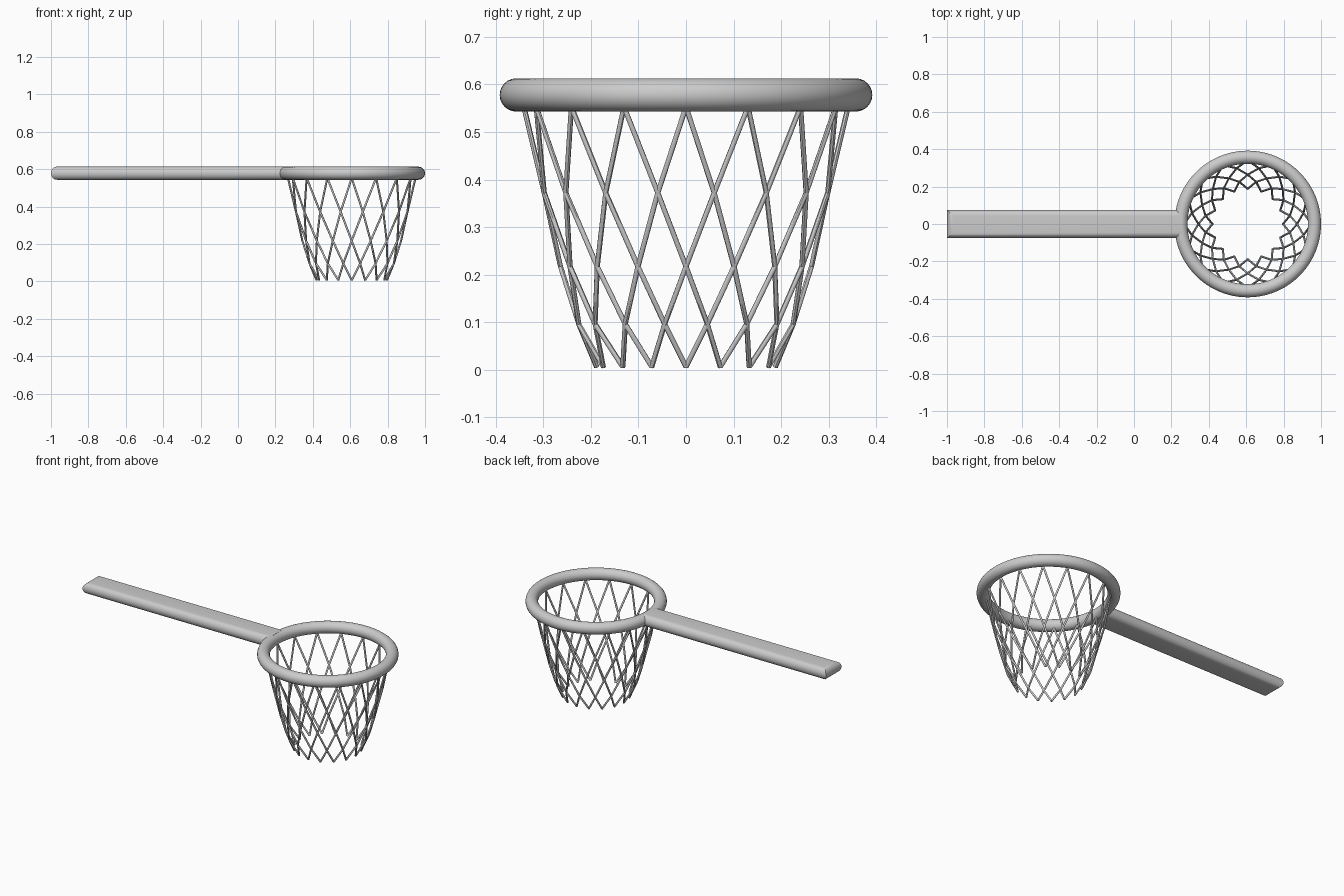
import bpy, bmesh
from math import sin, cos, pi

if "Cube" in bpy.data.objects:
    bpy.data.objects.remove(bpy.data.objects["Cube"])

CX, CZ = 0.608, 0.578      # centre of the hoop
HALF = 0.035               # half thickness of hoop and handle

# Hoop
bpy.ops.mesh.primitive_torus_add(location=(CX, 0, CZ), major_radius=0.357, minor_radius=HALF,
                                 major_segments=96, minor_segments=24)
hoop = bpy.context.object
hoop.name = "hoop"
bpy.ops.object.shade_smooth()

# Handle: stacked rectangles make rounded edges with mitred corners
X0, X1, HY, ROUND, STEPS = -1.0, 0.26, 0.076, 0.032, 16
bm = bmesh.new()
layers = []
for i in range(STEPS + 1):
    a = -pi / 2 + pi * i / STEPS
    inset, z = ROUND * (1 - cos(a)), CZ + HALF * sin(a)
    y = HY - inset
    layers.append([bm.verts.new(p) for p in
                   ((X0 + inset, -y, z), (X1, -y, z), (X1, y, z), (X0 + inset, y, z))])
for low, high in zip(layers, layers[1:]):
    for k in range(4):
        n = (k + 1) % 4
        bm.faces.new((low[k], low[n], high[n], high[k]))
bm.faces.new(layers[0][::-1])
bm.faces.new(layers[-1])
mesh = bpy.data.meshes.new("handle")
bm.to_mesh(mesh)
bm.free()
handle = bpy.data.objects.new("handle", mesh)
bpy.context.collection.objects.link(handle)
bpy.ops.object.select_all(action='DESELECT')
handle.select_set(True)
bpy.context.view_layer.objects.active = handle
bpy.ops.object.shade_smooth_by_angle(angle=pi / 6)

# Net: cords wind down in both directions and cross at each ring of knots
KNOTS = 16
RINGS = [(0.341, 0.553), (0.304, 0.372), (0.264, 0.217), (0.230, 0.096), (0.188, 0.006)]
curve = bpy.data.curves.new("net", 'CURVE')
curve.dimensions = '3D'
curve.bevel_depth = 0.0055
curve.bevel_resolution = 2
curve.use_fill_caps = True
for start in range(KNOTS):
    for turn in (-0.5, 0.5):
        cord = curve.splines.new('POLY')
        cord.points.add(len(RINGS) - 1)
        for j, (r, z) in enumerate(RINGS):
            a = 2 * pi * (start + turn * j) / KNOTS
            cord.points[j].co = (CX + r * cos(a), r * sin(a), z, 1)
net = bpy.data.objects.new("net", curve)
bpy.context.collection.objects.link(net)
bpy.ops.object.select_all(action='DESELECT')
net.select_set(True)
bpy.context.view_layer.objects.active = net
bpy.ops.object.convert(target='MESH')
bpy.ops.object.shade_smooth_by_angle(angle=pi / 4)
